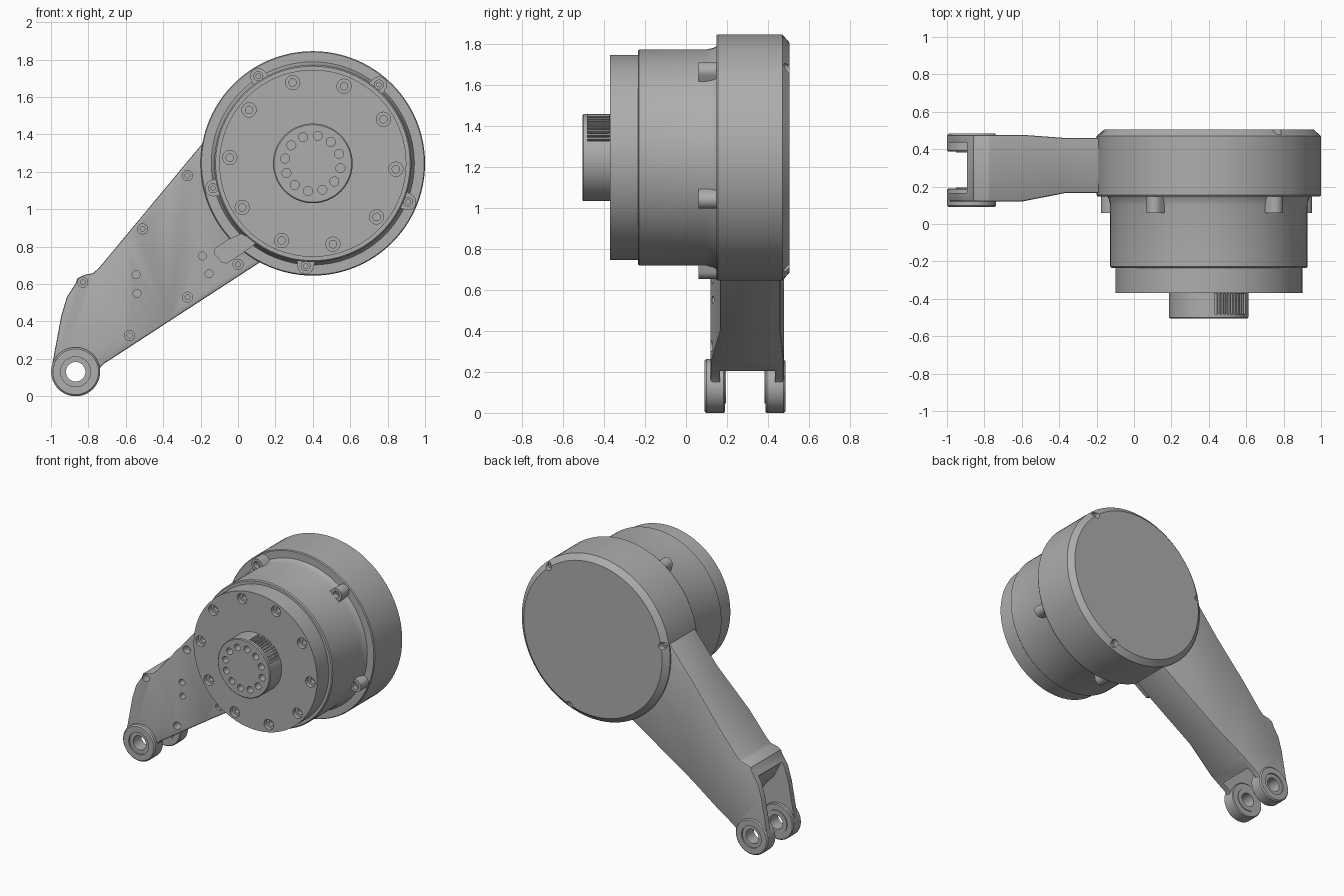
import bpy, bmesh
from math import cos, sin, radians, pi

if "Cube" in bpy.data.objects:
    bpy.data.objects.remove(bpy.data.objects["Cube"])

CX, CZ = 0.40, 1.245      # motor axis
LX, LZ = -0.868, 0.131    # fork pivot axis

grey = bpy.data.materials.new("machined grey")
grey.use_nodes = True
grey.diffuse_color = (0.42, 0.42, 0.42, 1)
grey.node_tree.nodes["Principled BSDF"].inputs["Base Color"].default_value = (0.42, 0.42, 0.42, 1)


def turn(bm, x, z, profile, ring=False, sides=24):
    """Revolve (radius, y) points about a y-parallel axis; ring closes the profile."""
    rows = [[bm.verts.new((x + r * cos(2 * pi * i / sides), y, z + r * sin(2 * pi * i / sides)))
             for i in range(sides)] for r, y in profile]
    pairs = list(zip(rows, rows[1:])) + ([(rows[-1], rows[0])] if ring else [])
    for a, b in pairs:
        for i in range(sides):
            j = (i + 1) % sides
            bm.faces.new((a[i], a[j], b[j], b[i]))
    if not ring:
        bm.faces.new(rows[0])
        bm.faces.new(rows[-1])


def prism(bm, points, y0, y1):
    """Extrude an (x, z) outline between two depths."""
    a = [bm.verts.new((x, y0, z)) for x, z in points]
    b = [bm.verts.new((x, y1, z)) for x, z in points]
    bm.faces.new(a)
    bm.faces.new(b)
    for i in range(len(a)):
        j = (i + 1) % len(a)
        bm.faces.new((a[i], a[j], b[j], b[i]))


def make(name, bm):
    bmesh.ops.recalc_face_normals(bm, faces=bm.faces[:])
    mesh = bpy.data.meshes.new(name)
    bm.to_mesh(mesh)
    bm.free()
    mesh.materials.append(grey)
    ob = bpy.data.objects.new(name, mesh)
    bpy.context.collection.objects.link(ob)
    return ob


def activate(ob):
    bpy.ops.object.select_all(action='DESELECT')
    ob.select_set(True)
    bpy.context.view_layer.objects.active = ob


def cut(ob, bm):
    cutter = make("cutter", bm)
    cutter.hide_render = True
    activate(ob)
    mod = ob.modifiers.new("cut", 'BOOLEAN')
    mod.operation, mod.solver, mod.object = 'DIFFERENCE', 'EXACT', cutter
    bpy.ops.object.modifier_apply(modifier=mod.name)
    bpy.data.objects.remove(cutter)


def smooth(ob):
    activate(ob)
    bpy.ops.object.shade_smooth_by_angle(angle=radians(25))


def around(radius, degrees):
    return CX + radius * cos(radians(degrees)), CZ + radius * sin(radians(degrees))


# Rear housing with chamfered back and three screw pockets
bm = bmesh.new()
turn(bm, CX, CZ, [(0.595, 0.148), (0.60, 0.155), (0.60, 0.47), (0.56, 0.505)], sides=96)
housing = make("rear_housing", bm)
bm = bmesh.new()
for a in (50, 170, 290):
    turn(bm, *around(0.565, a), [(0.012, 0.44), (0.012, 0.465), (0.026, 0.465), (0.026, 0.55)])
cut(housing, bm)
smooth(housing)

# Motor drum: main body, step and front cover with ten counterbored holes
bm = bmesh.new()
turn(bm, CX, CZ, [(0.50, -0.37), (0.50, -0.235), (0.52, -0.235), (0.527, -0.228),
                  (0.527, 0.10), (0.535, 0.135), (0.55, 0.16)], sides=96)
drum = make("motor_drum", bm)
bm = bmesh.new()
for k in range(10):
    turn(bm, *around(0.445, 36 * k - 4), [(0.038, -0.40), (0.038, -0.34), (0.02, -0.34), (0.02, -0.31)])
cut(drum, bm)
smooth(drum)

# Output hub with bolt circle and ribbed side window
bm = bmesh.new()
turn(bm, CX, CZ, [(0.207, -0.505), (0.213, -0.499), (0.213, -0.36)], sides=72)
hub = make("output_hub", bm)
bm = bmesh.new()
for k in range(12):
    turn(bm, *around(0.15, 30 * k + 20), [(0.024, -0.55), (0.024, -0.44)], sides=20)
prism(bm, [around(0.188, a) for a in range(22, 83, 5)]
      + [around(0.26, a) for a in range(82, 21, -5)], -0.48, -0.372)
cut(hub, bm)
smooth(hub)

bm = bmesh.new()
for a in range(27, 80, 6):
    prism(bm, [around(0.18, a - 1.2), around(0.207, a - 1.2),
               around(0.207, a + 1.2), around(0.18, a + 1.2)], -0.485, -0.365)
make("hub_ribs", bm)

# Five screw ears around the drum
bm = bmesh.new()
holes = bmesh.new()
for k in range(5):
    a = 50 + 72 * k
    arc = [around(0.50, a + 6), around(0.50, a - 6)]
    ex, ez = around(0.55, a)
    tip = [(ex + 0.043 * cos(radians(a + t)), ez + 0.043 * sin(radians(a + t))) for t in range(-80, 81, 16)]
    prism(bm, arc + tip, 0.06, 0.155)
    turn(holes, ex, ez, [(0.024, 0.0), (0.024, 0.09), (0.012, 0.09), (0.012, 0.13)], sides=20)
ears = make("screw_ears", bm)
cut(ears, holes)
smooth(ears)

# Cable connector below the drum
bm = bmesh.new()
prism(bm, [(0.02, 0.87), (-0.05, 0.84), (-0.125, 0.79), (-0.13, 0.765), (-0.085, 0.715),
           (-0.06, 0.71), (0.01, 0.755), (0.10, 0.82)], 0.06, 0.2)
connector = make("cable_connector", bm)

# Arm: flat outline that thickens towards the fork
bm = bmesh.new()
outline = [(0.20, 0.77), (0.20, 1.35), (-0.15, 1.40), (-0.74, 0.69), (-0.775, 0.658), (-0.825, 0.648),
           (-0.857, 0.632), (-0.87, 0.60), (-0.915, 0.53), (-0.945, 0.43), (-0.995, 0.16),
           (-0.93, 0.08), (-0.80, 0.06), (-0.74, 0.15), (-0.715, 0.175)]
prism(bm, outline, 0, 1)
for x in (-0.37, -0.60):
    bmesh.ops.bisect_plane(bm, geom=bm.verts[:] + bm.edges[:] + bm.faces[:],
                           plane_co=(x, 0, 0), plane_no=(1, 0, 0))
for v in bm.verts:
    t = min(1, max(0, (-0.37 - v.co.x) / 0.23))
    v.co.y = 0.165 - 0.045 * t if v.co.y < 0.5 else 0.46 + 0.017 * t
arm = make("arm", bm)
activate(arm)
bevel = arm.modifiers.new("edge", 'BEVEL')
bevel.width, bevel.segments, bevel.angle_limit = 0.01, 2, radians(50)
bpy.ops.object.modifier_apply(modifier=bevel.name)

# Fork slot, pivot clearance and arm holes
bm = bmesh.new()
prism(bm, [(-1.2, -0.1), (-0.60, -0.1), (-0.66, 0.18), (-0.70, 0.29), (-0.76, 0.37),
           (-0.83, 0.45), (-0.885, 0.565), (-1.2, 0.565)], 0.165, 0.435)
cut(arm, bm)
bm = bmesh.new()
turn(bm, LX, LZ, [(0.12, 0), (0.12, 0.6)], sides=48)
cut(arm, bm)
bm = bmesh.new()
for x, z in ((-0.27, 1.18), (-0.51, 0.895), (-0.83, 0.61), (-0.58, 0.325), (-0.27, 0.53), (0.0, 0.705)):
    turn(bm, x, z, [(0.027, 0.0), (0.027, 0.185), (0.013, 0.185), (0.013, 0.22)], sides=20)
for x, z in ((-0.545, 0.65), (-0.54, 0.55), (-0.19, 0.75), (-0.155, 0.655)):
    turn(bm, x, z, [(0.021, 0.0), (0.021, 0.20)], sides=20)
cut(arm, bm)
smooth(arm)

# Two fork lugs with bushings, outer face first
for name, out, inn in (("front_lug", 0.09, 0.19), ("back_lug", 0.485, 0.388)):
    s = 1 if inn > out else -1
    bm = bmesh.new()
    turn(bm, LX, LZ, [(0.052, out + 0.012 * s), (0.08, out + 0.012 * s), (0.08, out), (0.122, out),
                      (0.131, out + 0.009 * s), (0.131, inn - 0.006 * s), (0.125, inn),
                      (0.085, inn), (0.085, inn + 0.006 * s), (0.052, inn + 0.006 * s)], ring=True, sides=48)
    smooth(make(name, bm))
